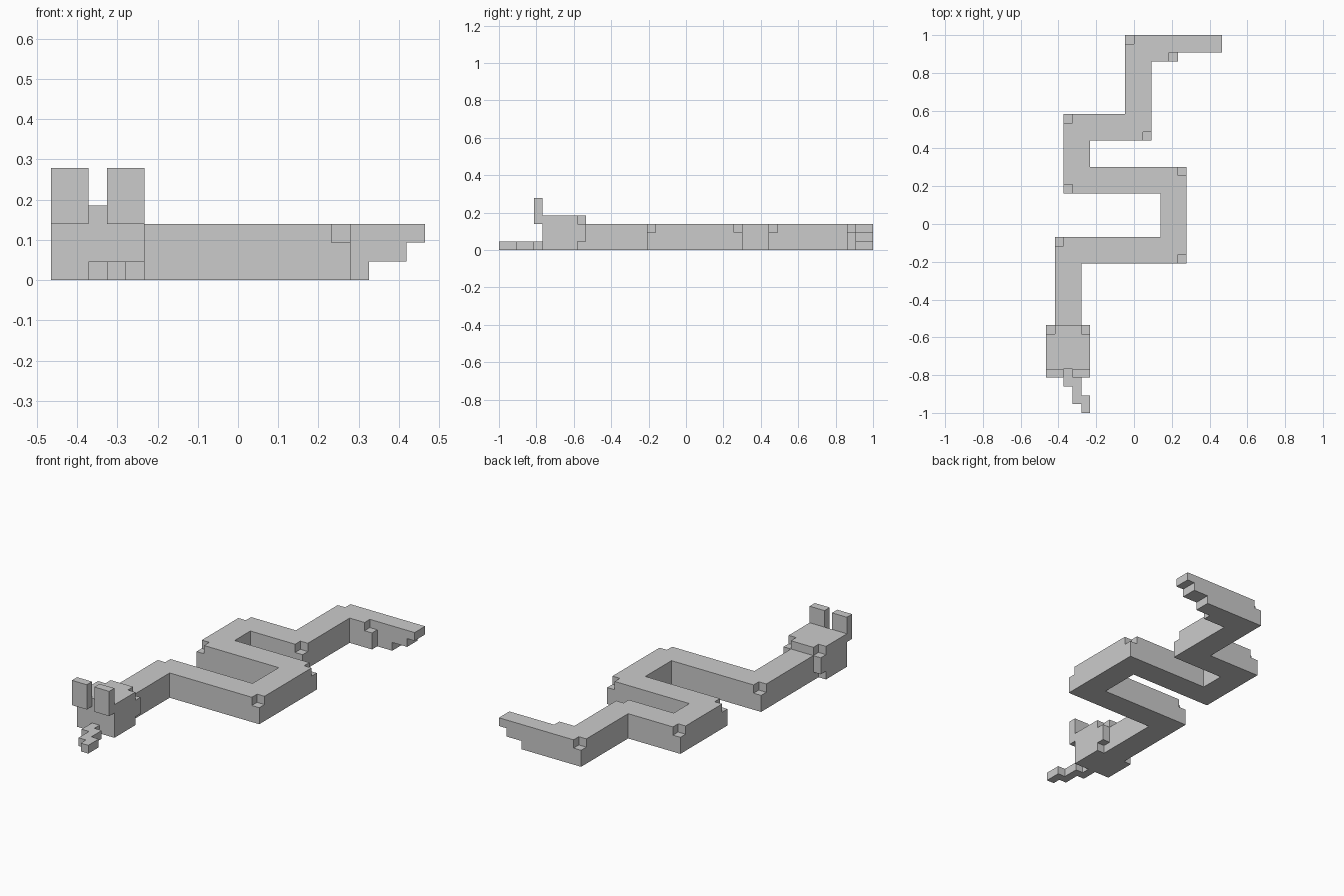
import bpy, bmesh
from itertools import product

if "Cube" in bpy.data.objects:
    bpy.data.objects.remove(bpy.data.objects["Cube"])

U = 2 / 43  # block size: the model is 43 blocks long, 20 wide


def cells(x0, x1, y0, y1, z0, z1):
    return set(product(range(x0, x1), range(y0, y1), range(z0, z1)))


def build(name, blocks):
    """Skin a set of unit blocks and merge the coplanar faces."""
    bm = bmesh.new()
    verts = {}

    def vert(p):
        if p not in verts:
            verts[p] = bm.verts.new(((p[0] - 10) * U, (p[1] - 21.5) * U, p[2] * U))
        return verts[p]

    for c in sorted(blocks):
        for axis, side in product(range(3), (0, 1)):
            n = list(c)
            n[axis] += 2 * side - 1
            if tuple(n) in blocks:
                continue
            a, b = (axis + 1) % 3, (axis + 2) % 3
            quad = []
            for da, db in ((0, 0), (1, 0), (1, 1), (0, 1)):
                p = list(c)
                p[axis] += side
                p[a] += da
                p[b] += db
                quad.append(vert(tuple(p)))
            bm.faces.new(quad if side else quad[::-1])
    bmesh.ops.dissolve_limit(bm, angle_limit=0.01, verts=bm.verts[:], edges=bm.edges[:])
    me = bpy.data.meshes.new(name)
    bm.to_mesh(me)
    bm.free()
    ob = bpy.data.objects.new(name, me)
    bpy.context.collection.objects.link(ob)
    return ob


# Winding body: three blocks wide and high, following a zigzag path
path = [(1, 10), (1, 17), (13, 17), (13, 25), (2, 25), (2, 31), (9, 31), (9, 40), (12, 40)]
body = set()
for (xa, ya), (xb, yb) in zip(path, path[1:]):
    body |= cells(min(xa, xb), max(xa, xb) + 3, min(ya, yb), max(ya, yb) + 3, 0, 3)

# Tapering tail tip, stepped up from below
body |= cells(15, 17, 41, 43, 0, 3) | cells(17, 19, 41, 43, 1, 3) | cells(19, 20, 41, 43, 2, 3)

# Chipped top block on each outer bend
for x, y in ((1, 19), (15, 17), (15, 27), (2, 25), (2, 33), (11, 31), (9, 42), (14, 40)):
    body.discard((x, y, 2))
build("body", body)

# Head with chipped rear corners
head = cells(0, 5, 5, 10, 0, 4)
for x, z in product((0, 4), (0, 3)):
    head.discard((x, 9, z))
build("head", head)

# Upright eyes on the front of the head
for name, x in (("eye_left", 0), ("eye_right", 3)):
    build(name, cells(x, x + 2, 4, 5, 3, 6))

# Stepped tongue
build("tongue", cells(2, 3, 3, 5, 0, 1) | cells(3, 4, 1, 4, 0, 1) | cells(4, 5, 0, 2, 0, 1))
